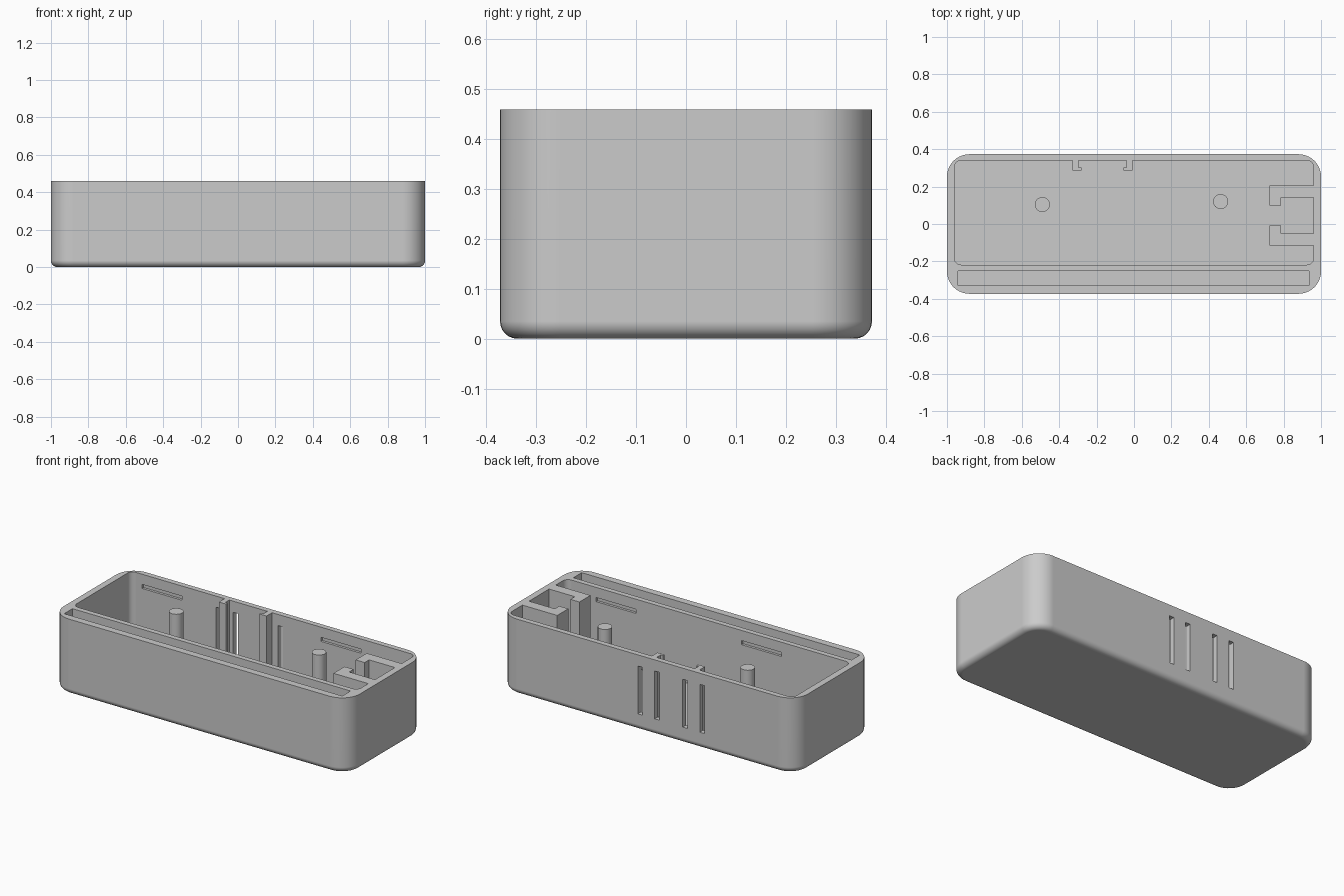
import bpy, bmesh, math
from mathutils import Vector

if "Cube" in bpy.data.objects:
    bpy.data.objects.remove(bpy.data.objects["Cube"], do_unlink=True)

HALF_Y, HEIGHT, FLOOR = 0.373, 0.46, 0.04
BACK, FRONT, END = 0.34, -0.218, 0.96   # inner faces of the cavity

grey = bpy.data.materials.new("plain_grey")
grey.use_nodes = True
grey.diffuse_color = (0.6, 0.6, 0.6, 1)
grey.node_tree.nodes["Principled BSDF"].inputs["Base Color"].default_value = (0.6, 0.6, 0.6, 1)


def rounded_rect(x0, x1, y0, y1, r=0, steps=10):
    """Counter-clockwise rectangle outline with rounded corners."""
    if r == 0:
        return [(x0, y0), (x1, y0), (x1, y1), (x0, y1)]
    centres = [(x1 - r, y1 - r), (x0 + r, y1 - r), (x0 + r, y0 + r), (x1 - r, y0 + r)]
    points = []
    for quarter, (cx, cy) in enumerate(centres):
        for i in range(steps + 1):
            a = (quarter + i / steps) * math.pi / 2
            points.append((cx + r * math.cos(a), cy + r * math.sin(a)))
    return points


def prism(name, outline, z0, z1, fillet=0):
    """Extrude an outline upward, optionally rounding its bottom rim."""
    bm = bmesh.new()
    base = bm.faces.new([bm.verts.new((x, y, z0)) for x, y in outline])
    top = bmesh.ops.extrude_face_region(bm, geom=[base])["geom"]
    moved = [v for v in top if isinstance(v, bmesh.types.BMVert)]
    bmesh.ops.translate(bm, verts=moved, vec=Vector((0, 0, z1 - z0)))
    if not any(all(v.co.z < z0 + 1e-5 for v in f.verts) for f in bm.faces):
        bm.faces.new([v for v in bm.verts if v not in moved])
    bmesh.ops.recalc_face_normals(bm, faces=bm.faces)
    if fillet:
        rim = [e for e in bm.edges if all(v.co.z < z0 + 1e-5 for v in e.verts)]
        bmesh.ops.bevel(bm, geom=rim, offset=fillet, segments=6, profile=0.5,
                        affect='EDGES', clamp_overlap=False)
    mesh = bpy.data.meshes.new(name)
    bm.to_mesh(mesh)
    bm.free()
    mesh.materials.append(grey)
    obj = bpy.data.objects.new(name, mesh)
    bpy.context.collection.objects.link(obj)
    return obj


def activate(obj):
    bpy.ops.object.select_all(action='DESELECT')
    obj.select_set(True)
    bpy.context.view_layer.objects.active = obj


def cut(target, outline, z0, z1):
    """Subtract a prism from the target."""
    cutter = prism("cutter", outline, z0, z1)
    cutter.hide_render = True
    mod = target.modifiers.new("cut", 'BOOLEAN')
    mod.operation, mod.solver, mod.object = 'DIFFERENCE', 'EXACT', cutter
    activate(target)
    bpy.ops.object.modifier_apply(modifier=mod.name)
    bpy.data.objects.remove(cutter, do_unlink=True)


def smooth(obj):
    activate(obj)
    bpy.ops.object.shade_smooth_by_angle(angle=math.radians(30))
    obj.modifiers.new("even_shading", 'WEIGHTED_NORMAL').keep_sharp = True


# Case shell: main cavity and narrow front channel
case = prism("case_shell", rounded_rect(-1, 1, -HALF_Y, HALF_Y, 0.12), 0, HEIGHT, 0.035)
cut(case, rounded_rect(-END, END, FRONT, BACK, 0.035, 6), FLOOR, HEIGHT + 0.1)
cut(case, rounded_rect(-0.942, 0.935, -0.33, -0.25), FLOOR, HEIGHT + 0.1)

# Upright vents through the back wall
for x in (0.048, -0.066, -0.255, -0.37):
    cut(case, rounded_rect(x - 0.016, x + 0.016, BACK - 0.05, HALF_Y + 0.05), 0.1, 0.392)

# Shallow latch recesses in the long inner walls
for x, wall, depth in ((-0.75, BACK, 0.015), (0.457, BACK, 0.015),
                       (0.624, FRONT, -0.015), (-0.357, FRONT, -0.015)):
    low, high = sorted((wall - depth, wall + depth))
    cut(case, rounded_rect(x - 0.135, x + 0.135, low, high), 0.373, 0.398)
smooth(case)

# Round posts on the floor
for name, x, y in (("right_post", -0.49, 0.104), ("left_post", 0.463, 0.12)):
    post = prism(name, rounded_rect(x - 0.04, x + 0.04, y - 0.04, y + 0.04, 0.0399, 8), FLOOR, 0.43)
    smooth(post)

# Hooked rails facing each other on the back wall
for name, x, side in (("right_rail", -0.329, 1), ("left_rail", -0.008, -1)):
    stem, toe = x + side * 0.032, x + side * 0.048
    prism(name, [(x, BACK), (x, 0.286), (toe, 0.286), (toe, 0.302), (stem, 0.302), (stem, BACK)],
          FLOOR, HEIGHT)

# Hooked brackets facing each other on the end wall
for name, y, side in (("back_bracket", 0.206, -1), ("front_bracket", -0.115, 1)):
    arm, toe = y + side * 0.064, y + side * 0.107
    prism(name, [(END, y), (0.725, y), (0.725, toe), (0.786, toe), (0.786, arm), (END, arm)],
          FLOOR, HEIGHT)
